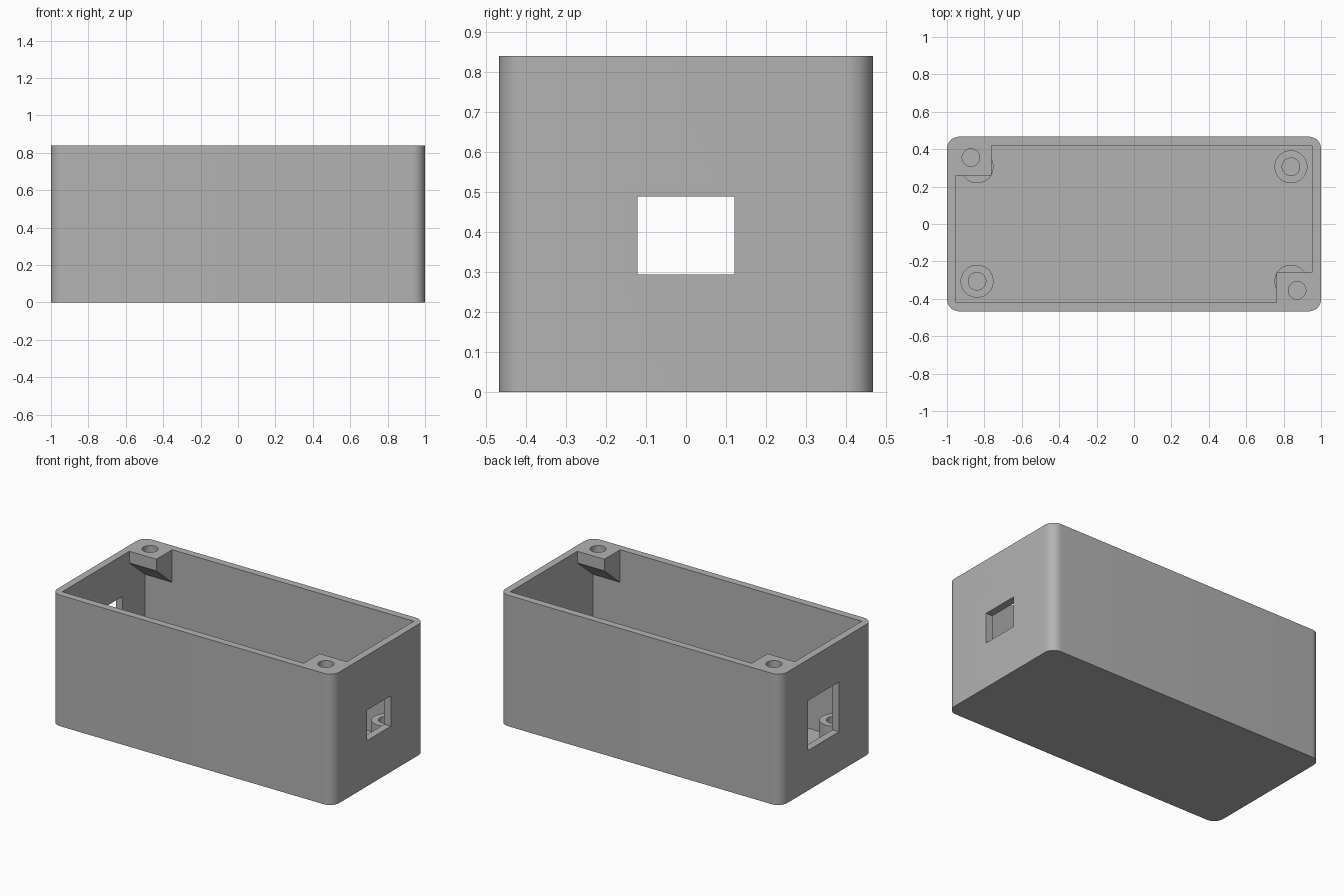
import bpy, bmesh, math
from mathutils import Matrix, Vector

old = bpy.data.objects.get("Cube")
if old:
    bpy.data.objects.remove(old, do_unlink=True)

LENGTH, WIDTH, HEIGHT = 2.0, 0.934, 0.84
WALL, FLOOR, CORNER = 0.047, 0.052, 0.066
IN_X, IN_Y = LENGTH / 2 - WALL, WIDTH / 2 - WALL
HOLE = 0.047
POST_TOP = 0.22

grey = bpy.data.materials.new("plain grey")
grey.use_nodes = True
colour = (0.45, 0.45, 0.45, 1)
grey.diffuse_color = colour
grey.node_tree.nodes["Principled BSDF"].inputs["Base Color"].default_value = colour


def make_object(name, bm):
    bmesh.ops.recalc_face_normals(bm, faces=bm.faces)
    mesh = bpy.data.meshes.new(name)
    bm.to_mesh(mesh)
    bm.free()
    mesh.materials.append(grey)
    obj = bpy.data.objects.new(name, mesh)
    bpy.context.collection.objects.link(obj)
    return obj


def box(name, low, high):
    bm = bmesh.new()
    low, high = Vector(low), Vector(high)
    bmesh.ops.create_cube(bm, size=1, matrix=Matrix.Translation((low + high) / 2)
                          @ Matrix.Diagonal((high - low).to_4d()))
    return make_object(name, bm)


def cylinder(name, x, y, radius, z0, z1):
    bm = bmesh.new()
    bmesh.ops.create_cone(bm, cap_ends=True, segments=48, radius1=radius, radius2=radius,
                          depth=z1 - z0, matrix=Matrix.Translation((x, y, (z0 + z1) / 2)))
    return make_object(name, bm)


def prism(name, outline, offset):
    bm = bmesh.new()
    face = bm.faces.new([bm.verts.new(p) for p in outline])
    moved = bmesh.ops.extrude_face_region(bm, geom=[face])["geom"]
    bmesh.ops.translate(bm, vec=offset, verts=[v for v in moved if isinstance(v, bmesh.types.BMVert)])
    return make_object(name, bm)


def cut(target, cutter):
    cutter.hide_render = True
    mod = target.modifiers.new("cut", "BOOLEAN")
    mod.operation, mod.solver, mod.object = "DIFFERENCE", "EXACT", cutter
    activate(target)
    bpy.ops.object.modifier_apply(modifier=mod.name)
    bpy.data.objects.remove(cutter, do_unlink=True)


def activate(obj):
    bpy.ops.object.select_all(action="DESELECT")
    obj.select_set(True)
    bpy.context.view_layer.objects.active = obj


def smooth(obj):
    activate(obj)
    bpy.ops.object.shade_smooth_by_angle(angle=math.radians(30))


# Outer body: rounded rectangle, square top and bottom edges
outline = []
for i, (sx, sy) in enumerate([(1, 1), (-1, 1), (-1, -1), (1, -1)]):
    for k in range(13):
        a = math.radians(90) * (i + k / 12)
        outline.append((sx * (LENGTH / 2 - CORNER) + CORNER * math.cos(a),
                        sy * (WIDTH / 2 - CORNER) + CORNER * math.sin(a), 0))
body = prism("enclosure_body", outline, (0, 0, HEIGHT))

# Cavity, leaving a sloped screw lug in two opposite corners
cavity = box("cavity_cutter", (-IN_X, -IN_Y, FLOOR), (IN_X, IN_Y, 1))
for s in (-1, 1):
    lug_y, lug_low, slope = 0.26, 0.765, 0.84
    out_y = IN_Y + 0.1
    profile = [(lug_y, 1.1), (lug_y, lug_low),
               (out_y, lug_low - slope * (out_y - lug_y)), (out_y, 1.1)]
    lug = prism("lug_shape", [(s * 0.761, -s * y, z) for y, z in profile], (s * 0.3, 0, 0))
    cut(cavity, lug)
cut(body, cavity)

# Blind screw holes in the lugs
for s in (-1, 1):
    cut(body, cylinder("screw_hole", s * 0.872, -s * 0.355, HOLE, HEIGHT - 0.1, 0.9))

# End openings: small on one end, larger on the other
cut(body, box("small_opening", (0.9, -0.121, 0.293), (1.1, 0.121, 0.488)))
cut(body, box("large_opening", (-1.1, -0.123, 0.257), (-0.9, 0.19, 0.576)))
smooth(body)

# Four hollow standoff posts on the floor
for sx, x_name in ((-1, "right"), (1, "left")):
    for sy, y_name in ((-1, "front"), (1, "back")):
        x, y = sx * 0.839, sy * 0.306
        post = cylinder(f"standoff_{y_name}_{x_name}", x, y, 0.088, FLOOR - 0.01, POST_TOP)
        cut(post, cylinder("post_hole", x, y, HOLE, FLOOR, 0.3))
        smooth(post)
